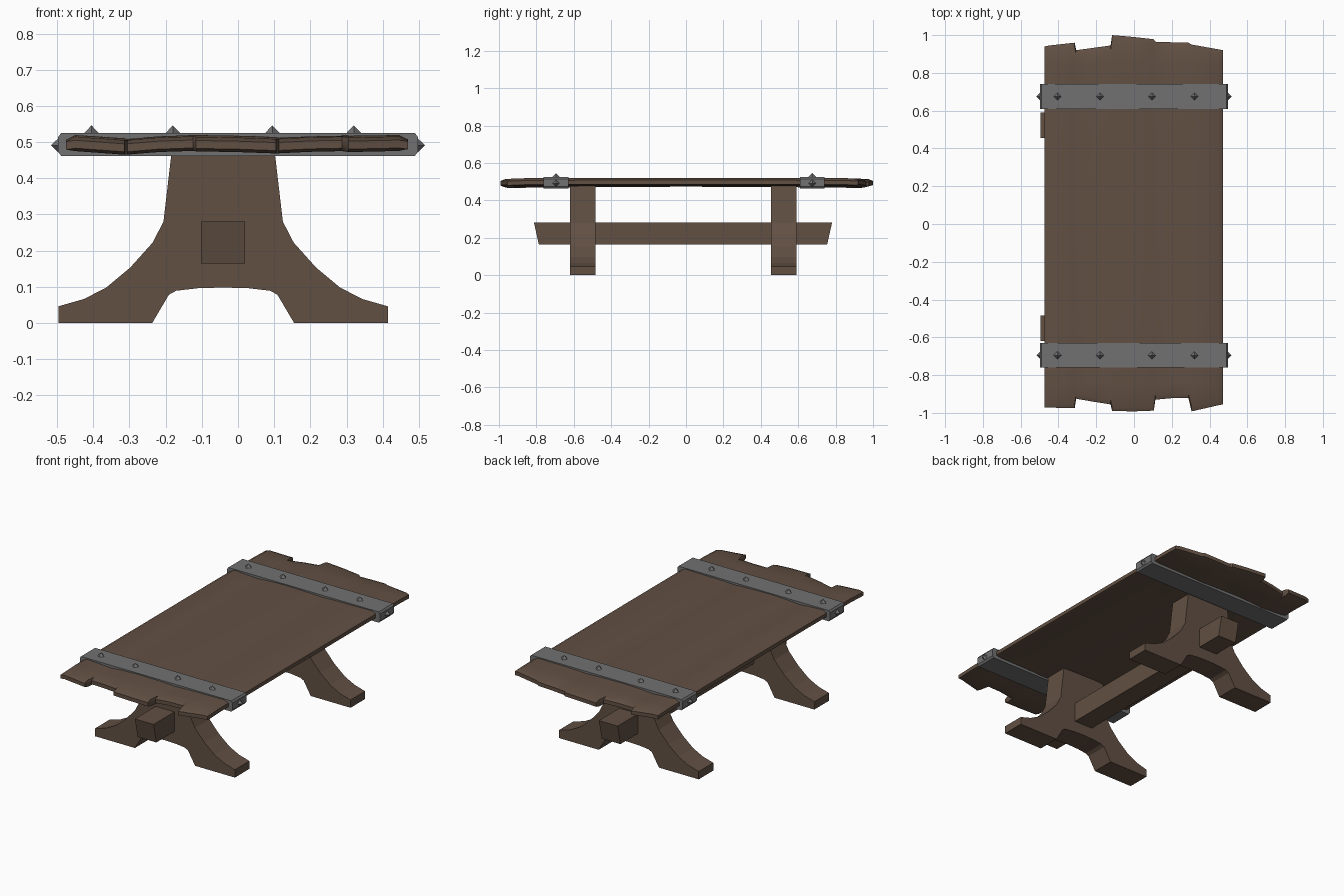
import bpy, bmesh, math
from mathutils import Matrix

cube = bpy.data.objects.get("Cube")
if cube:
    bpy.data.objects.remove(cube, do_unlink=True)


def make_material(name, rgb):
    m = bpy.data.materials.new(name)
    m.use_nodes = True
    m.diffuse_color = (*rgb, 1)
    m.node_tree.nodes["Principled BSDF"].inputs["Base Color"].default_value = (*rgb, 1)
    return m


wood = make_material("dark_wood", (0.122, 0.08, 0.057))
iron = make_material("grey_iron", (0.165, 0.165, 0.165))


def finish(name, bm, mat):
    bmesh.ops.recalc_face_normals(bm, faces=bm.faces[:])
    me = bpy.data.meshes.new(name)
    bm.to_mesh(me)
    bm.free()
    me.materials.append(mat)
    ob = bpy.data.objects.new(name, me)
    bpy.context.collection.objects.link(ob)
    return ob


def extrude_y(name, profile, y0, y1, mat):
    """Solid from an x-z outline, running along y."""
    bm = bmesh.new()
    a = [bm.verts.new((x, y0, z)) for x, z in profile]
    b = [bm.verts.new((x, y1, z)) for x, z in profile]
    bm.faces.new(a)
    bm.faces.new(b)
    n = len(a)
    for i in range(n):
        j = (i + 1) % n
        bm.faces.new((a[i], a[j], b[j], b[i]))
    return finish(name, bm, mat)


# Worn table top: columns of (x, front end, back end, height offset)
columns = [(-.475, -.97, .94, 0), (-.45, -.972, .945, .002), (-.314, -.975, .96, -.003),
           (-.306, -.925, .92, -.004), (-.22, -.94, .932, 0), (-.124, -.955, .945, .002),
           (-.116, -.99, 1.0, .002), (0, -.992, .99, .001), (.105, -.988, .978, -.001),
           (.113, -.93, .965, -.002), (.2, -.922, .962, 0), (.288, -.922, .96, .001),
           (.305, -.992, .95, .001), (.445, -.96, .925, .002), (.47, -.955, .92, 0)]
inner_rows = (-.84, -.45, 0, .45, .84)

bm = bmesh.new()
upper, lower = [], []
for i, (x, front, back, lift) in enumerate(columns):
    ys = [front, front + .025, *inner_rows, back - .025, back]
    rim = i in (0, len(columns) - 1)
    for side, grid in ((1, upper), (-1, lower)):
        col = []
        for j, y in enumerate(ys):
            end = j in (0, len(ys) - 1)
            half = .011 if rim or end else .020
            sag = .008 * max(0, abs(y) - .8) / .2
            z = .497 + lift * (1 + abs(y)) - sag + side * half
            col.append(bm.verts.new((x, y, z)))
        grid.append(col)
rows = len(upper[0])
for grid in (upper, lower):
    for i in range(len(columns) - 1):
        for j in range(rows - 1):
            bm.faces.new((grid[i][j], grid[i + 1][j], grid[i + 1][j + 1], grid[i][j + 1]))
for i in range(len(columns) - 1):
    for j in (0, rows - 1):
        bm.faces.new((upper[i][j], upper[i + 1][j], lower[i + 1][j], lower[i][j]))
for j in range(rows - 1):
    for i in (0, len(columns) - 1):
        bm.faces.new((upper[i][j], upper[i][j + 1], lower[i][j + 1], lower[i][j]))
top = finish("table_top", bm, wood)
bpy.ops.object.select_all(action="DESELECT")
top.select_set(True)
bpy.context.view_layer.objects.active = top
bpy.ops.object.shade_smooth_by_angle(angle=math.radians(40))

# Trestle legs: half outline mirrored about the leg centre
centre = -.041
half = [(.141, .485), (.144, .46), (.165, .28), (.195, .222), (.257, .153), (.323, .098),
        (.385, .066), (.455, .046), (.455, 0), (.196, 0), (.15, .078), (.13, .089),
        (.07, .096)]
leg = [(centre + x, z) for x, z in half] + [(centre, .098)]
leg += [(centre - x, z) for x, z in reversed(half)]
extrude_y("front_leg", leg, -.62, -.485, wood)
extrude_y("back_leg", leg, .455, .59, wood)

# Stretcher beam with ends sloping under
beam = extrude_y("stretcher_beam", [(-.102, .165), (.02, .165), (.02, .281), (-.102, .281)],
                 -.813, .781, wood)
for v in beam.data.vertices:
    if v.co.z < .2:
        v.co.y -= math.copysign(.026, v.co.y)


# Iron bands with pointed studs
def add_stud(bm, location, rotation):
    m = Matrix.Translation(location) @ rotation
    bmesh.ops.create_cone(bm, cap_ends=True, segments=4, radius1=.021, radius2=0,
                          depth=.022, matrix=m)


band = [(-.497, .473), (-.489, .462), (.489, .462), (.497, .473),
        (.497, .514), (.489, .525), (-.489, .525), (-.497, .514)]
for label, y in (("front", -.695), ("back", .675)):
    extrude_y(label + "_iron_band", band, y - .066, y + .066, iron)
    bm = bmesh.new()
    for x in (-.405, -.18, .095, .32):
        add_stud(bm, (x, y, .535), Matrix.Identity(4))
    for s in (-1, 1):
        add_stud(bm, (s * .506, y, .491), Matrix.Rotation(s * math.pi / 2, 4, "Y"))
    finish(label + "_band_studs", bm, iron)
